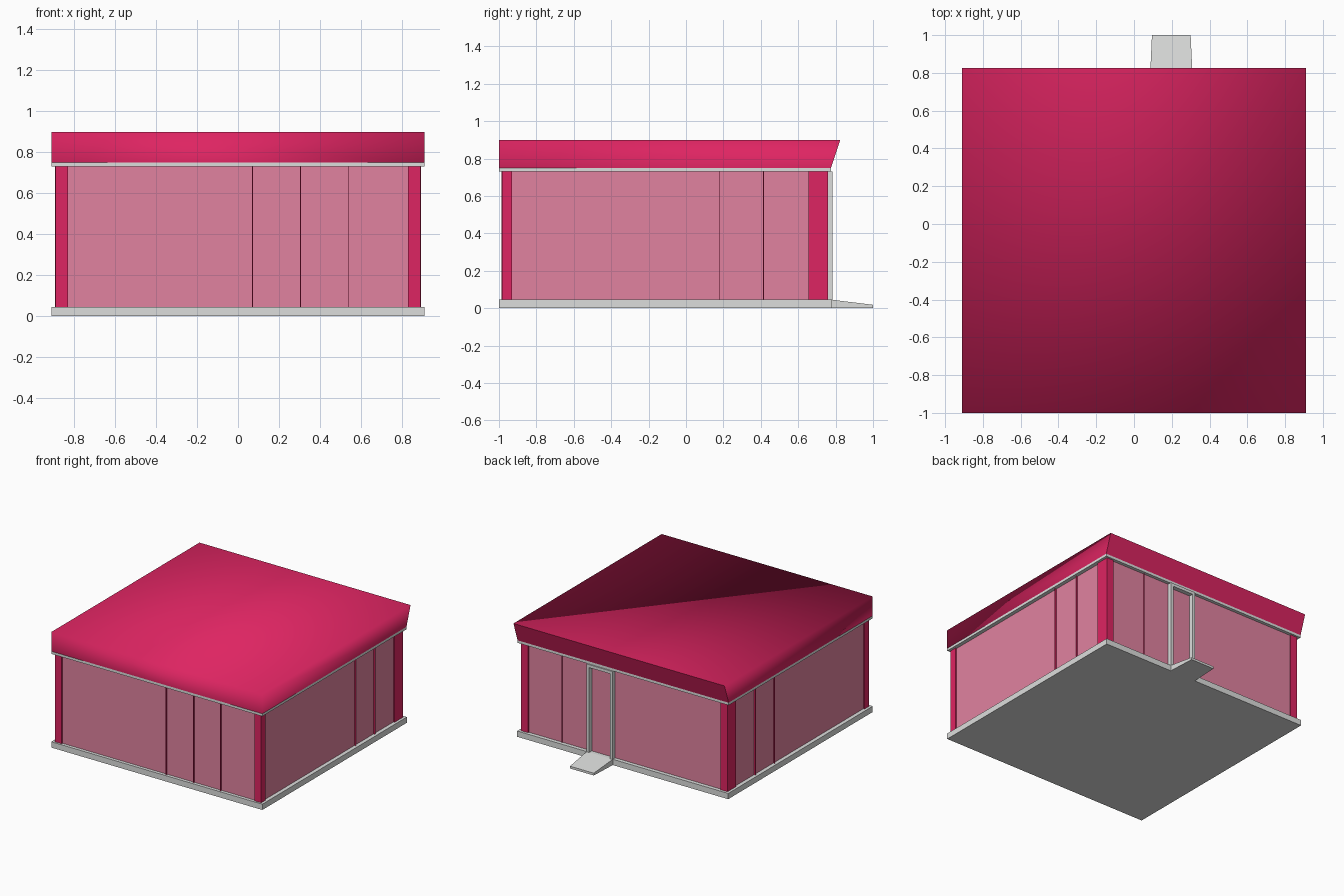
import bpy, bmesh

if "Cube" in bpy.data.objects:
    bpy.data.objects.remove(bpy.data.objects["Cube"])


def material(name, rgb):
    m = bpy.data.materials.new(name)
    m.diffuse_color = (*rgb, 1)
    m.use_nodes = True
    m.node_tree.nodes["Principled BSDF"].inputs["Base Color"].default_value = m.diffuse_color
    return m


RED = material("crimson", (0.73, 0.018, 0.122))
PINK = material("pale_pink", (0.75, 0.225, 0.35))
GREY = material("light_grey", (0.72, 0.73, 0.72))


def block(name, x, y, z, mat, edit=None):
    """Box between (min, max) ranges; edit(v) may move single corners."""
    bm = bmesh.new()
    bmesh.ops.create_cube(bm, size=1)
    for v in bm.verts:
        v.co = [r[1] if c > 0 else r[0] for c, r in zip(v.co, (x, y, z))]
        if edit:
            edit(v)
    mesh = bpy.data.meshes.new(name)
    bm.to_mesh(mesh)
    bm.free()
    mesh.materials.append(mat)
    ob = bpy.data.objects.new(name, mesh)
    bpy.context.collection.objects.link(ob)
    return ob


WALL_Z = (0.045, 0.73)

# Floor slab, glazed walls and eaves trim
block("floor_slab", (-0.91, 0.91), (-1, 0.78), (0, 0.045), GREY)
block("walls", (-0.88, 0.88), (-0.975, 0.75), WALL_Z, PINK)
block("eaves_trim", (-0.91, 0.91), (-1, 0.775), (0.73, 0.75), GREY)


# Roof, leaning outwards at the back
def lean_back(v):
    if v.co.y > 0 and v.co.z > 0.8:
        v.co.y = 0.825


roof = block("roof", (-0.91, 0.91), (-1, 0.775), (0.75, 0.90), RED, lean_back)
for f in roof.data.polygons:
    # soft shading over the top and three sides, flat back and underside
    f.use_smooth = f.normal.y < 0.5 and f.normal.z > -0.5

# Corner posts
for side, s in (("left", -1), ("right", 1)):
    xs = sorted((s * 0.83, s * 0.89))
    block(f"front_post_{side}", xs, (-0.985, -0.93), WALL_Z, RED)
    block(f"back_post_{side}", xs, (0.655, 0.76), WALL_Z, RED)

# Thin fins between wall panels
T = 0.002
for i, x in enumerate((0.07, 0.305, 0.54)):
    block(f"front_fin_{i}", (x - T, x + T), (-0.987, -0.97), WALL_Z, RED)
block("back_fin", (0.54 - T, 0.54 + T), (0.745, 0.758), WALL_Z, RED)
for side, s in (("left", -1), ("right", 1)):
    xs = sorted((s * 0.875, s * 0.892))
    for i, y in enumerate((0.18, 0.415)):
        block(f"{side}_fin_{i}", xs, (y - T, y + T), WALL_Z, RED)

# Door frame on the back wall
FRAME_Y = (0.745, 0.784)
block("door_jamb_left", (0.085, 0.108), FRAME_Y, WALL_Z, GREY)
block("door_jamb_right", (0.287, 0.31), FRAME_Y, WALL_Z, GREY)
block("door_head", (0.108, 0.287), FRAME_Y, (0.707, 0.73), GREY)


# Entrance ramp, sloping down and narrowing outwards
def slope(v):
    if v.co.y > 0.9:
        v.co.x = 0.197 + (v.co.x - 0.197) * 0.91
        if v.co.z > 0.02:
            v.co.z = 0.018


block("entrance_ramp", (0.085, 0.31), (0.78, 1.0), (0, 0.045), GREY, slope)
